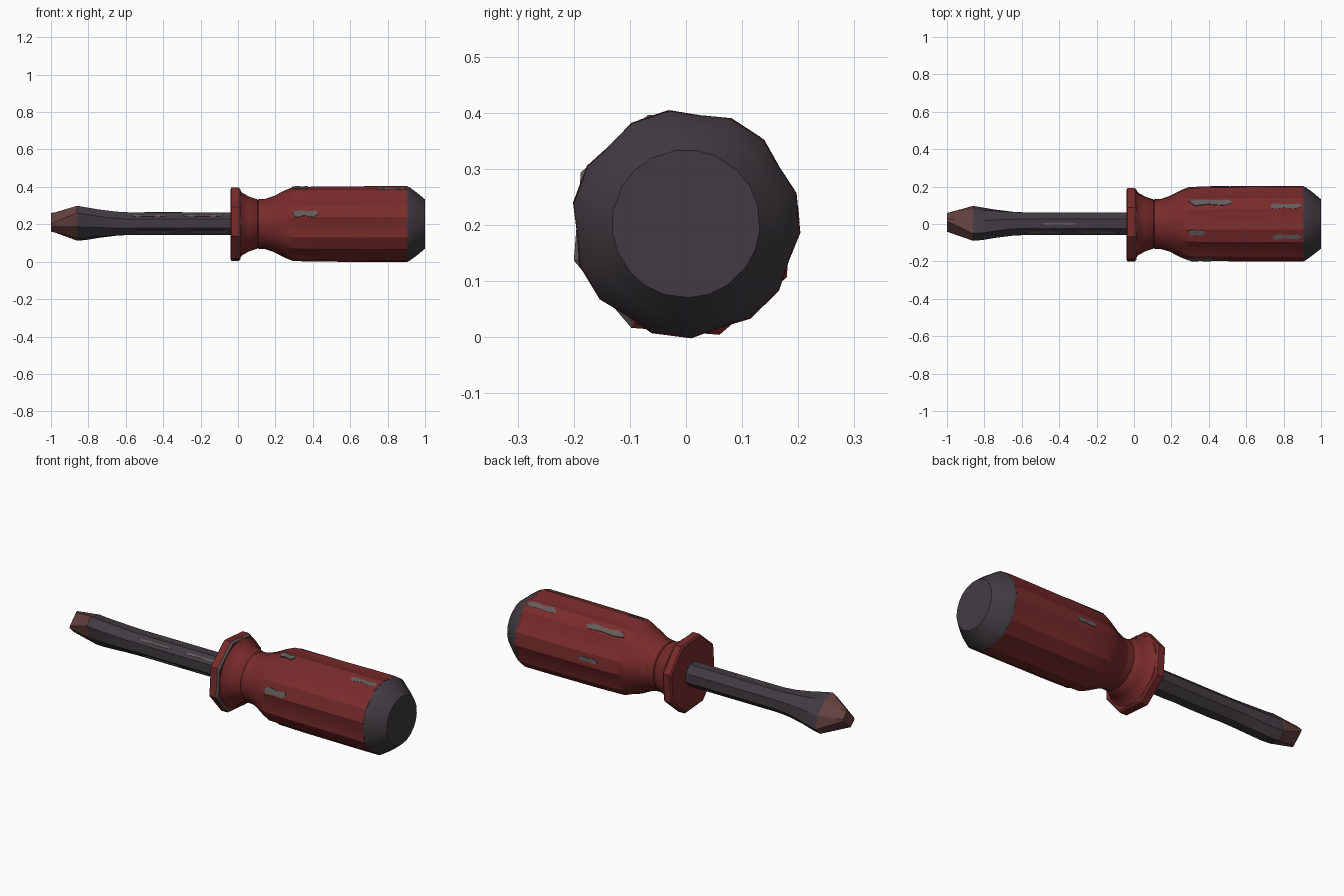
import bpy, bmesh, math
from mathutils import Vector

if "Cube" in bpy.data.objects:
    bpy.data.objects.remove(bpy.data.objects["Cube"])

AXIS_Z = 0.202


def material(name, rgb):
    m = bpy.data.materials.new(name)
    m.diffuse_color = (*rgb, 1)
    m.use_nodes = True
    m.node_tree.nodes["Principled BSDF"].inputs["Base Color"].default_value = m.diffuse_color
    return m


RED = material("worn red", (0.190, 0.024, 0.024))
DARK = material("dark steel", (0.053, 0.044, 0.053))
RUST = material("rusty tip", (0.125, 0.053, 0.050))
GREY = material("bare grey", (0.125, 0.105, 0.103))


def finish(name, bm, mats, angle=25):
    bmesh.ops.recalc_face_normals(bm, faces=bm.faces)
    me = bpy.data.meshes.new(name)
    bm.to_mesh(me)
    bm.free()
    for m in mats:
        me.materials.append(m)
    me.shade_smooth()
    me.set_sharp_from_angle(angle=math.radians(angle))
    ob = bpy.data.objects.new(name, me)
    bpy.context.collection.objects.link(ob)
    return ob


def loft(name, rings, mats, rule=None, angle=25):
    """Skin a list of (x, [(y, z), ...]) sections and cap both ends."""
    bm = bmesh.new()
    rows = [[bm.verts.new((x, y, z + AXIS_Z)) for y, z in pts] for x, pts in rings]
    n = len(rows[0])
    for a, b in zip(rows, rows[1:]):
        for i in range(n):
            j = (i + 1) % n
            bm.faces.new((a[i], a[j], b[j], b[i]))
    bm.faces.new(rows[0])
    bm.faces.new(rows[-1])
    if rule:
        for f in bm.faces:
            f.material_index = rule(f.calc_center_median())
    return finish(name, bm, mats, angle)


LOBES = 7
STEP = 360 / LOBES
FIRST = 5.5  # angle of the first handle ridge, degrees


def lobed(r, k):
    """Section with seven flat ridges; k blends from round (0) to fluted (1)."""
    pts = []
    for i in range(LOBES):
        for off, dip in ((-10, 0), (10, 0), (STEP / 2, 0.08)):
            t = math.radians(FIRST + STEP * i + off)
            q = r * (1 - dip * k)
            pts.append((q * math.cos(t), q * math.sin(t)))
    return pts


def octagon(r, start=18):
    return [(r * math.cos(math.radians(start + 45 * i)) - 0.004,
             r * math.sin(math.radians(start + 45 * i)) - 0.002) for i in range(8)]


def blade(a, b, c, d=0.002):
    """Chamfered box section, turned 45 degrees and shifted by d along its b axis."""
    s = math.sqrt(0.5)
    uv = [(a, -b * c), (a, b * c), (a * c, b), (-a * c, b),
          (-a, b * c), (-a, -b * c), (-a * c, -b), (a * c, -b)]
    return [((v + d - u) * s, (u + v + d) * s) for u, v in uv]


# Shaft with flared, wedge-shaped tip
loft("shaft_and_tip", [
    (-1.0, blade(0.028, 0.048, 0.80, 0.012)),
    (-0.86, blade(0.105, 0.064, 0.42, 0.005)),
    (-0.81, blade(0.096, 0.064, 0.42)),
    (-0.74, blade(0.080, 0.063, 0.42)),
    (-0.65, blade(0.065, 0.061, 0.42)),
    (-0.58, blade(0.060, 0.060, 0.42)),
    (-0.02, blade(0.060, 0.060, 0.42)),
], [DARK, RUST], lambda c: int(c.x < -0.86))

# Eight-sided collar, with some of its bevels worn bare
loft("collar", [
    (-0.041, octagon(0.196)),
    (-0.034, octagon(0.206)),
    (0.005, octagon(0.206)),
    (0.014, octagon(0.196)),
], [RED, GREY], lambda c: int(0.007 < c.x < 0.013 and (c.y < -0.12 or c.z > 0.36)))

# Neck with a fine groove
loft("neck", [
    (0.008, lobed(0.188, 0)), (0.022, lobed(0.168, 0)), (0.06, lobed(0.147, 0)),
    (0.101, lobed(0.133, 0)), (0.105, lobed(0.128, 0)), (0.109, lobed(0.133, 0)),
    (0.15, lobed(0.135, 0)),
], [RED], angle=40)

# Fluted grip
loft("grip", [
    (0.145, lobed(0.135, 0)), (0.19, lobed(0.150, 0.2)), (0.25, lobed(0.181, 0.6)),
    (0.295, lobed(0.199, 1)), (0.45, lobed(0.202, 1)), (0.75, lobed(0.204, 1)),
    (0.905, lobed(0.204, 0.6)),
], [RED], angle=30)

# Dark butt cap
loft("end_cap", [
    (0.900, lobed(0.2045, 0.58)), (0.915, lobed(0.199, 0.45)),
    (0.955, lobed(0.170, 0.2)), (1.0, lobed(0.132, 0)),
], [DARK], angle=40)


def plate(name, turn, x0, x1, depth, thick, hw, shift):
    """Thin ragged plate facing out from the axis at the given angle."""
    t = math.radians(turn)
    out = Vector((0, math.cos(t), math.sin(t)))
    side = Vector((0, -math.sin(t), math.cos(t)))
    bm = bmesh.new()
    outline = [(0, -0.5), (0.25, -1), (0.6, -0.7), (0.9, -1), (1, 0.1),
               (0.8, 0.9), (0.45, 0.5), (0.15, 1)]
    verts = [bm.verts.new(Vector((x0 + (x1 - x0) * u, 0, AXIS_Z))
                          + out * depth + side * (shift + hw * v)) for u, v in outline]
    face = bm.faces.new(verts)
    ext = bmesh.ops.extrude_face_region(bm, geom=[face])
    for v in ext["geom"]:
        if isinstance(v, bmesh.types.BMVert):
            v.co += out * thick
    finish(name, bm, [GREY])


# Bare worn patches on the grip ridges: (ridge, x start, x end, half width, side shift)
for i, (ridge, x0, x1, hw, shift) in enumerate([
    (1, 0.29, 0.53, 0.020, -0.006), (1, 0.72, 0.90, 0.018, 0.018),
    (2, 0.29, 0.38, 0.018, -0.016), (2, 0.73, 0.90, 0.015, 0.006),
    (3, 0.29, 0.43, 0.020, 0.016), (0, 0.40, 0.52, 0.014, 0.0),
]):
    plate("worn_patch_%d" % (i + 1), FIRST + STEP * ridge, x0, x1, 0.195, 0.0069, hw, shift)

# Bright worn slivers along the shaft edges
for i, (turn, x0, x1) in enumerate([
    (135, -0.58, -0.38), (135, -0.30, -0.08),
    (225, -0.55, -0.33), (225, -0.26, -0.05), (90, -0.50, -0.30),
]):
    plate("shaft_wear_%d" % (i + 1), turn, x0, x1, 0.056, 0.0065, 0.006, 0)
